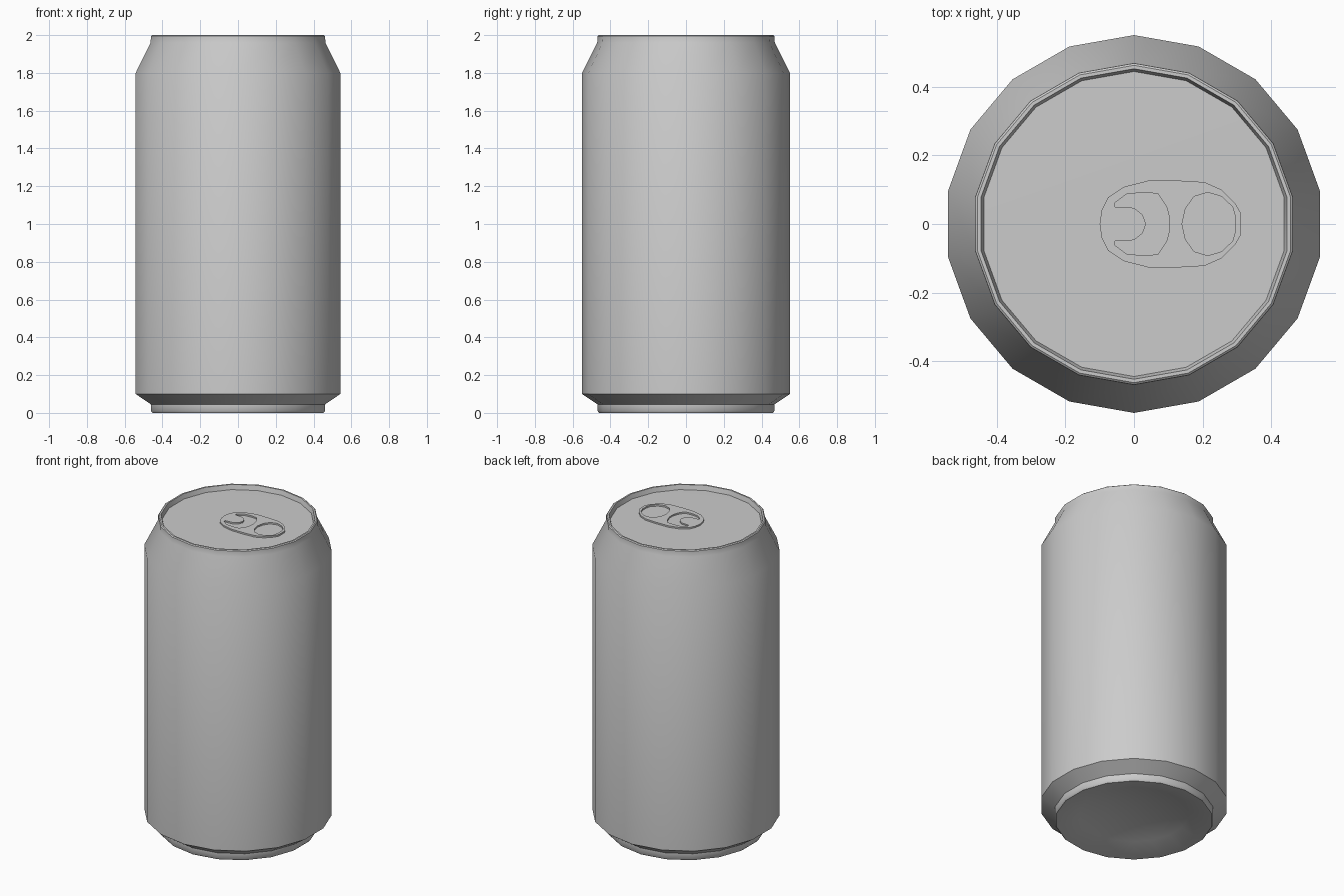
import bpy, bmesh, math

if "Cube" in bpy.data.objects:
    bpy.data.objects.remove(bpy.data.objects["Cube"])

SIDES = 18


def lathe(name, profile):
    """Spin (radius, z) points around z; zero radius gives a single pole vertex."""
    bm = bmesh.new()
    rings = []
    for r, z in profile:
        if r == 0:
            rings.append([bm.verts.new((0, 0, z))] * SIDES)
        else:
            angles = [math.pi / 2 + 2 * math.pi * i / SIDES for i in range(SIDES)]
            rings.append([bm.verts.new((r * math.cos(a), r * math.sin(a), z)) for a in angles])
    for low, high in zip(rings, rings[1:]):
        for i in range(SIDES):
            j = (i + 1) % SIDES
            bm.faces.new(list(dict.fromkeys((low[i], low[j], high[j], high[i]))))
    bmesh.ops.recalc_face_normals(bm, faces=bm.faces)
    mesh = bpy.data.meshes.new(name)
    bm.to_mesh(mesh)
    bm.free()
    obj = bpy.data.objects.new(name, mesh)
    bpy.context.collection.objects.link(obj)
    return obj


def select_only(obj):
    bpy.ops.object.select_all(action='DESELECT')
    obj.select_set(True)
    bpy.context.view_layer.objects.active = obj


def mirrored(half):
    """Close an upper half outline by mirroring it across y = 0."""
    return half + [(x, -y) for x, y in reversed(half) if y > 0]


# Can shell: domed base, foot, shoulders, rim and recessed lid
base_dome = [(0, 0.08), (0.16, 0.07), (0.32, 0.04), (0.45, 0.0)]
wall = [(0.46, 0.0), (0.468, 0.01), (0.468, 0.045), (0.55, 0.10), (0.55, 1.80), (0.47, 1.96)]
rim_and_lid = [(0.468, 1.995), (0.462, 2.0), (0.452, 2.0), (0.444, 1.97), (0, 1.972)]
can = lathe("can_body", base_dome + wall + rim_and_lid)
select_only(can)
bpy.ops.object.shade_smooth_by_angle(angle=math.radians(40))

# Pull tab: thin plate with a finger hole and a crescent slot
outline = mirrored([(-0.10, 0), (-0.094, 0.04), (-0.075, 0.078), (-0.03, 0.108), (0.04, 0.126),
                    (0.12, 0.127), (0.205, 0.122), (0.255, 0.10), (0.295, 0.06), (0.312, 0.03)])
finger_hole = mirrored([(0.14, 0), (0.15, 0.045), (0.175, 0.08), (0.215, 0.092),
                        (0.255, 0.08), (0.287, 0.05), (0.296, 0.018)])
crescent = mirrored([(0.035, 0), (0.025, 0.027), (0, 0.047), (-0.055, 0.05), (-0.055, 0.062),
                     (-0.022, 0.087), (0.03, 0.092), (0.07, 0.088), (0.095, 0.05), (0.104, 0.015)])
curve = bpy.data.curves.new("pull_tab", 'CURVE')
curve.dimensions = '2D'
curve.fill_mode = 'BOTH'
curve.extrude = 0.005
for loop in (outline, finger_hole, crescent):
    spline = curve.splines.new('POLY')
    spline.points.add(len(loop) - 1)
    for point, (x, y) in zip(spline.points, loop):
        point.co = (x, y, 0, 1)
    spline.use_cyclic_u = True
tab = bpy.data.objects.new("pull_tab", curve)
tab.location.z = 1.976
bpy.context.collection.objects.link(tab)
select_only(tab)
bpy.ops.object.convert(target='MESH')
